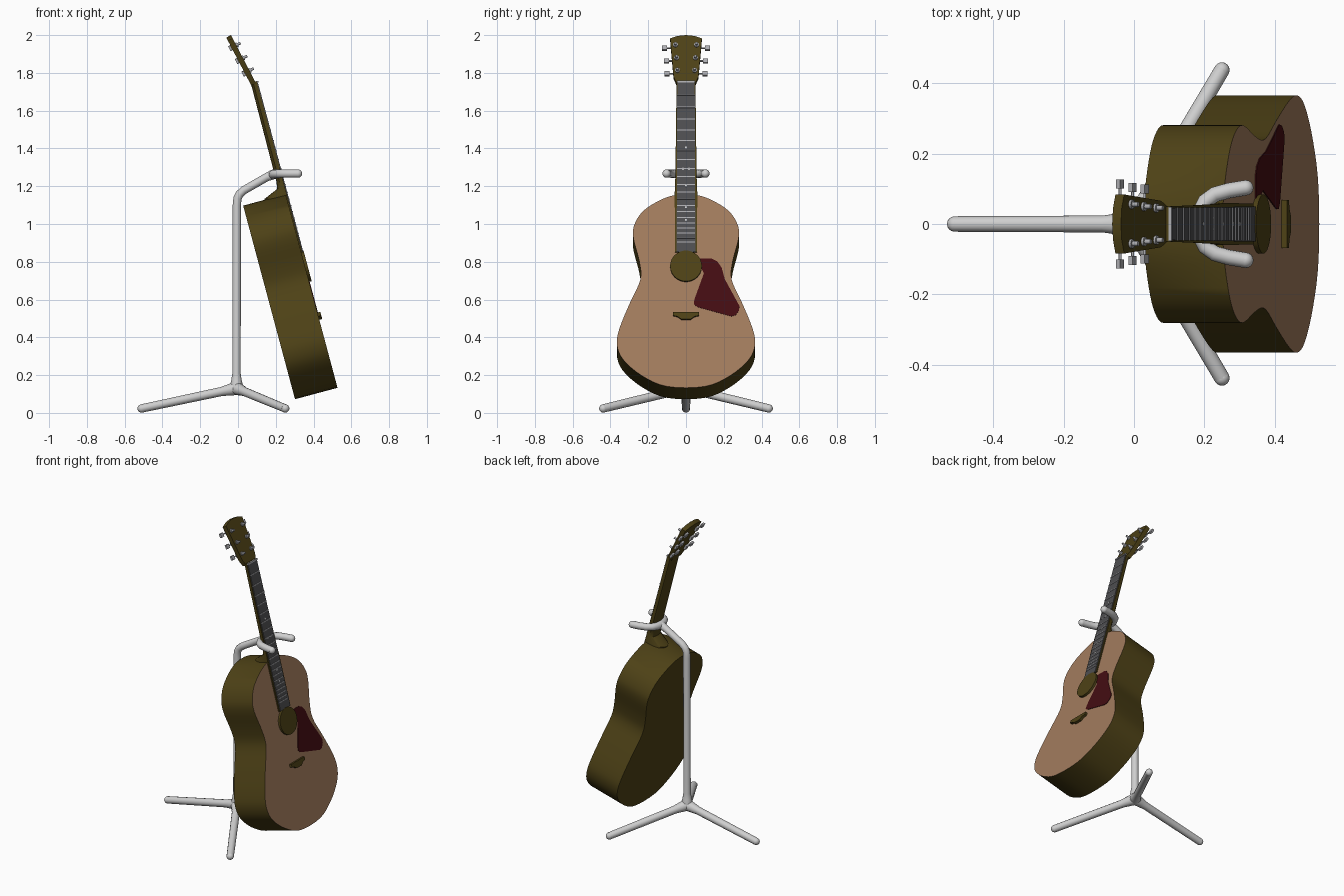
import bpy, bmesh, math
from mathutils import Matrix, Vector

if "Cube" in bpy.data.objects:
    bpy.data.objects.remove(bpy.data.objects["Cube"])


def material(name, rgb):
    m = bpy.data.materials.new(name)
    m.diffuse_color = (*rgb, 1)
    m.use_nodes = True
    m.node_tree.nodes["Principled BSDF"].inputs["Base Color"].default_value = m.diffuse_color
    return m


WOOD = material("dark_wood", (0.075, 0.053, 0.008))
TOP = material("tan_wood", (0.36, 0.20, 0.11))
TRIM = material("grey_trim", (0.075, 0.075, 0.08))
GUARD = material("dark_red", (0.058, 0.004, 0.006))
STAND = material("light_grey", (0.62, 0.62, 0.62))
METAL = material("metal_grey", (0.42, 0.42, 0.44))


def frame(deg, origin):
    # local axes: a = across (y), b = up along the instrument, c = outwards from its face
    s, c = math.sin(math.radians(deg)), math.cos(math.radians(deg))
    return Matrix(((0, -s, c, origin[0]), (1, 0, 0, origin[1]),
                   (0, c, s, origin[2]), (0, 0, 0, 1)))


BODY = frame(15, (0.525, 0, 0.14))
HEAD = frame(27.5, (0.093, 0, 1.75))


def finish(bm, name, mats, mat=None, angle=35):
    if mat:
        bm.transform(mat)
    bmesh.ops.recalc_face_normals(bm, faces=bm.faces)
    me = bpy.data.meshes.new(name)
    bm.to_mesh(me)
    bm.free()
    ob = bpy.data.objects.new(name, me)
    bpy.context.collection.objects.link(ob)
    for m in mats:
        me.materials.append(m)
    bpy.ops.object.select_all(action='DESELECT')
    ob.select_set(True)
    bpy.context.view_layer.objects.active = ob
    bpy.ops.object.shade_smooth_by_angle(angle=math.radians(angle))
    return ob


def mirrored(half):
    # half outline runs bottom to top on the +a side
    return list(half) + [(-a, b) for a, b in reversed(half) if abs(a) > 1e-6]


def smooth(pts, steps=4):
    # closed Catmull-Rom curve through the points
    out, n = [], len(pts)
    for i in range(n):
        p = [Vector(pts[(i + k) % n]) for k in (-1, 0, 1, 2)]
        for j in range(steps):
            t = j / steps
            out.append(0.5 * (2 * p[1] + (p[2] - p[0]) * t
                       + (2 * p[0] - 5 * p[1] + 4 * p[2] - p[3]) * t * t
                       + (3 * p[1] - p[0] - 3 * p[2] + p[3]) * t ** 3))
    return [tuple(v) for v in out]


def prism(bm, pts, c0, c1):
    lo = [bm.verts.new((a, b, c0)) for a, b in pts]
    hi = [bm.verts.new((a, b, c1)) for a, b in pts]
    n = len(pts)
    bm.faces.new(lo[::-1])
    front = bm.faces.new(hi)
    for i in range(n):
        bm.faces.new((lo[i], lo[(i + 1) % n], hi[(i + 1) % n], hi[i]))
    return front


def plate(name, pts, c0, c1, m, mat=BODY):
    bm = bmesh.new()
    prism(bm, pts, c0, c1)
    return finish(bm, name, [m], mat)


def box(bm, a, b, c, size):
    bmesh.ops.create_cube(bm, size=1, matrix=Matrix.Translation((a, b, c)) @ Matrix.Diagonal((*size, 1)))


def rod(bm, a, b, c, r, h, axis='Z', seg=12):
    rot = Matrix.Rotation(math.pi / 2, 4, 'Y') if axis == 'X' else Matrix()
    bmesh.ops.create_cone(bm, cap_ends=True, segments=seg, radius1=r, radius2=r, depth=h,
                          matrix=Matrix.Translation((a, b, c)) @ rot)


# body: extruded outline, with the edge trim and soundboard inset on the front
outline = mirrored([(0.10, 0.0), (0.235, 0.06), (0.335, 0.15), (0.366, 0.235), (0.35, 0.325),
                    (0.296, 0.46), (0.242, 0.585), (0.247, 0.684), (0.279, 0.815),
                    (0.272, 0.89), (0.225, 0.963), (0.135, 1.022), (0.05, 1.05)])
bm = bmesh.new()
front = prism(bm, smooth(outline), -0.233, 0)
ring = bmesh.ops.inset_region(bm, faces=[front], thickness=0.018)["faces"]
for f in ring:
    f.material_index = 1
front.material_index = 2
finish(bm, "guitar_body", [WOOD, TRIM, TOP], BODY)

# pickguard, soundhole and bridge
guard = [(0.055, 0.70), (0.135, 0.70), (0.165, 0.685), (0.188, 0.652), (0.206, 0.586),
         (0.283, 0.44), (0.28, 0.415), (0.262, 0.39), (0.24, 0.384), (0.06, 0.435),
         (0.042, 0.45), (0.044, 0.475), (0.095, 0.62)]
plate("pickguard", guard, -0.002, 0.003, GUARD)
disc = [(0.084 * math.cos(k * math.pi / 20), 0.657 + 0.084 * math.sin(k * math.pi / 20)) for k in range(40)]
plate("soundhole", disc, -0.002, 0.014, WOOD)
plate("bridge", mirrored([(0.025, 0.365), (0.045, 0.38), (0.068, 0.385), (0.068, 0.405)]), -0.002, 0.016, WOOD)

# neck: D-shaped sections lofted from the heel to the nut
bm = bmesh.new()
rings = []
for b, w, d in ((1.03, 0.06, 0.12), (1.058, 0.06, 0.116), (1.092, 0.058, 0.036), (1.13, 0.057, 0.03),
                (1.40, 0.053, 0.028), (1.672, 0.05, 0.026)):
    arc = [math.pi * k / 10 for k in range(11)]
    rings.append([bm.verts.new((w * math.cos(t), b, 0.006))for t in (0, math.pi)][::-1]
                 + [bm.verts.new((w * math.cos(t), b, -d * math.sin(t) ** 0.6 if 0 < t < 3.14 else 0)) for t in arc])
for r0, r1 in zip(rings, rings[1:]):
    for i in range(len(r0)):
        j = (i + 1) % len(r0)
        bm.faces.new((r0[i], r0[j], r1[j], r1[i]))
bm.faces.new(rings[0])
bm.faces.new(rings[-1][::-1])
finish(bm, "neck", [WOOD], BODY)
plate("neck_over_body", mirrored([(0.058, 0.735), (0.06, 1.05)]), -0.002, 0.006, WOOD)

# fretboard, frets, nut and position dots
plate("fretboard", mirrored([(0.05, 0.735), (0.046, 1.667)]), 0.005, 0.011, TRIM)
bm = bmesh.new()
for k in range(1, 21):
    box(bm, 0, 1.667 - 1.284 * (1 - 2 ** (-k / 12)), 0.011, (0.094, 0.005, 0.005))
box(bm, 0, 1.667, 0.008, (0.096, 0.009, 0.014))
finish(bm, "frets", [METAL], BODY)
bm = bmesh.new()
for a, b in ((0, 1.307), (-0.016, 1.19), (0.016, 1.19), (0, 1.097), (0, 0.98), (0, 0.91)):
    rod(bm, a, b, 0.011, 0.006, 0.002)
finish(bm, "fret_dots", [STAND], BODY)

# headstock
plate("headstock", mirrored([(0.05, -0.005), (0.066, 0.035), (0.084, 0.262), (0.045, 0.277), (0, 0.282)]),
      -0.028, 0, WOOD, HEAD)

# tuners: post, collar, gear housing, shaft and button on each side
bm = bmesh.new()
for s in (-1, 1):
    for b, post, button in ((0.222, 0.056, 0.114), (0.145, 0.05, 0.104), (0.070, 0.046, 0.100)):
        rod(bm, s * post, b, 0.003, 0.013, 0.008, seg=16)
        rod(bm, s * post, b, 0.008, 0.007, 0.034)
        box(bm, s * post, b, -0.034, (0.026, 0.03, 0.014))
        rod(bm, s * (post + button) / 2, b, -0.034, 0.004, button - post, 'X')
        box(bm, s * button, b, -0.034, (0.026, 0.026, 0.013))
finish(bm, "tuners", [METAL], HEAD)


def tube(name, pts, radii):
    # round tube along a smoothed path, closed with a ball at the far end
    cu = bpy.data.curves.new(name, 'CURVE')
    cu.dimensions = '3D'
    cu.bevel_depth = 1
    cu.bevel_resolution = 4
    cu.use_fill_caps = True
    sp = cu.splines.new('POLY')
    sp.points.add(len(pts) - 1)
    for p, co, r in zip(sp.points, pts, radii):
        p.co = (*co, 1)
        p.radius = r
    tmp = bpy.data.objects.new(name + "_path", cu)
    bpy.context.collection.objects.link(tmp)
    bpy.context.view_layer.update()
    me = bpy.data.meshes.new_from_object(tmp.evaluated_get(bpy.context.evaluated_depsgraph_get()))
    bpy.data.objects.remove(tmp)
    bm = bmesh.new()
    bm.from_mesh(me)
    for f in bm.faces:
        f.material_index = 0
    bmesh.ops.create_uvsphere(bm, u_segments=16, v_segments=10, radius=radii[-1],
                              matrix=Matrix.Translation(pts[-1]))
    finish(bm, name, [STAND], angle=50)


# stand: post, three legs and the forked neck holder
R = 0.022
tube("stand_post", [(-0.008, 0, 0.11), (-0.008, 0, 0.14), (-0.008, 0, 0.17), (-0.008, 0, 0.21), (-0.006, 0, 1.10),
                    (-0.003, 0, 1.135), (0.008, 0, 1.158), (0.03, 0, 1.178), (0.15, 0, 1.247), (0.185, 0, 1.262)],
     [0.036, 0.036, 0.028, R, R, R, R, R, R, 0.026])
for name, x, y in (("back_leg", -0.51, 0), ("left_leg", 0.25, -0.438), ("right_leg", 0.25, 0.438)):
    hub, foot = Vector((-0.008, 0, 0.13)), Vector((x, y, 0.0235))
    tube(name, [hub.lerp(foot, t) for t in (0, 0.08, 0.16, 1)], [0.036, 0.03, 0.024, R])
for name, s in (("left_fork", -1), ("right_fork", 1)):
    tube(name, [(0.185, 0, 1.262), (0.19, s * 0.035, 1.264), (0.203, s * 0.065, 1.266), (0.23, s * 0.084, 1.267),
                (0.27, s * 0.095, 1.267), (0.318, s * 0.103, 1.267)], [0.026, 0.024, R, R, R, R])
